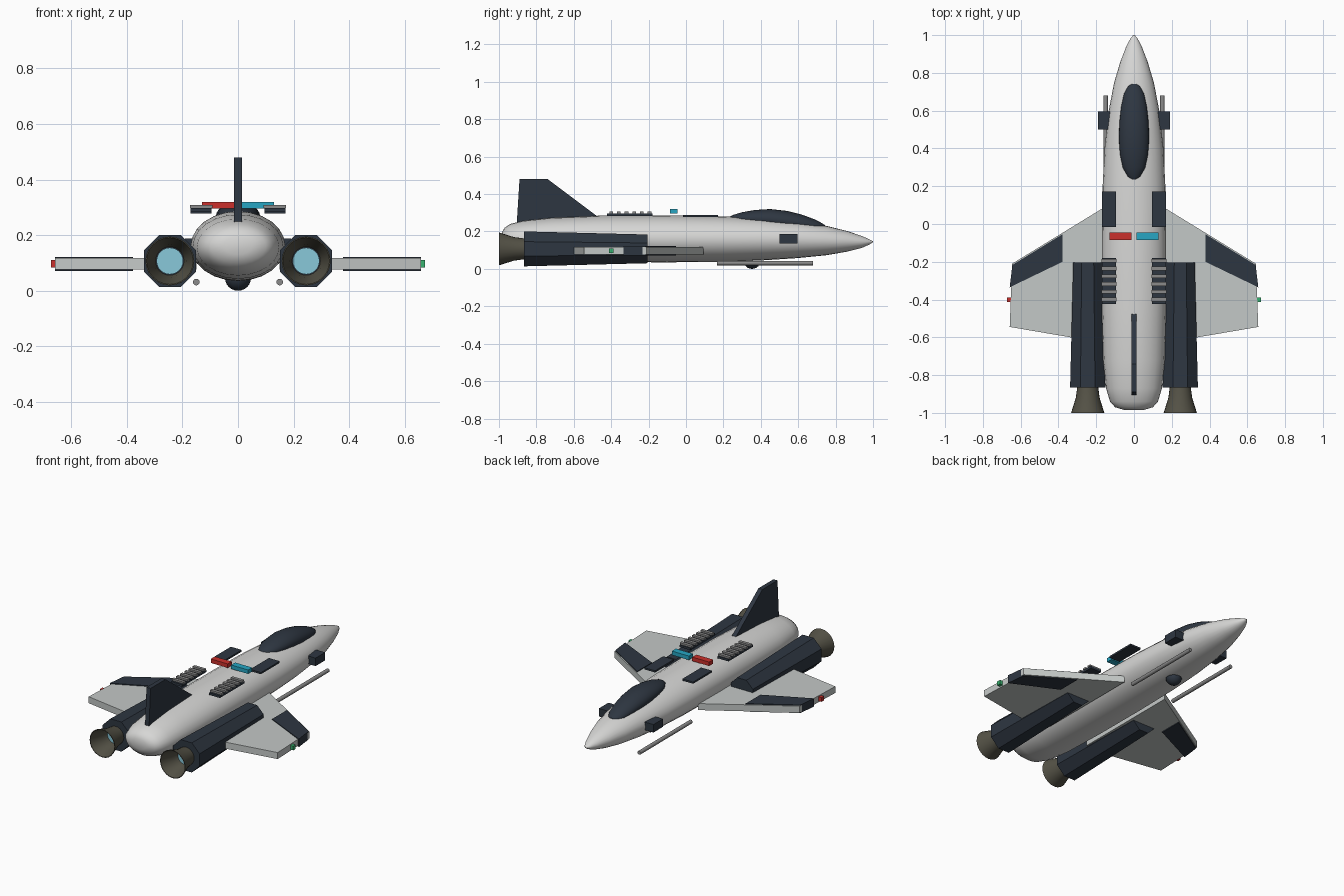
import bpy, bmesh, math
from mathutils import Matrix, Vector

cube = bpy.data.objects.get("Cube")
if cube:
    bpy.data.objects.remove(cube, do_unlink=True)


def material(name, rgb):
    m = bpy.data.materials.new(name)
    m.use_nodes = True
    m.diffuse_color = (*rgb, 1)
    m.node_tree.nodes["Principled BSDF"].inputs["Base Color"].default_value = (*rgb, 1)
    return m


HULL = material("hull white", (.68, .68, .67))
WING = material("wing grey", (.55, .58, .57))
NAVY = material("dark navy", (.027, .037, .053))
NOZZLE = material("burnt metal", (.09, .085, .062))
STEEL = material("steel grey", (.26, .26, .26))
RED = material("signal red", (.6, .03, .025))
CYAN = material("signal cyan", (.02, .38, .55))
GREEN = material("signal green", (.04, .45, .16))
GLOW = material("engine glow", (.25, .58, .7))


def finish(name, bm, mat, smooth=False):
    bmesh.ops.recalc_face_normals(bm, faces=bm.faces)
    mesh = bpy.data.meshes.new(name)
    bm.to_mesh(mesh)
    bm.free()
    mesh.materials.append(mat)
    ob = bpy.data.objects.new(name, mesh)
    bpy.context.collection.objects.link(ob)
    if smooth:
        bpy.ops.object.select_all(action='DESELECT')
        ob.select_set(True)
        bpy.context.view_layer.objects.active = ob
        bpy.ops.object.shade_smooth_by_angle(angle=math.radians(40))
    return ob


def box(name, low, high, mat):
    bm = bmesh.new()
    low, high = Vector(low), Vector(high)
    size = high - low
    bmesh.ops.create_cube(bm, size=1, matrix=Matrix.Translation((low + high) / 2)
                          @ Matrix.Diagonal((*size, 1)))
    return finish(name, bm, mat)


def loft(name, stations, mat, sides=24, smooth=True, x=0, phase=0, caps=True):
    """Skin elliptical rings; each station is (y, half width, bottom, top)."""
    bm = bmesh.new()
    rings = []
    for y, w, bottom, top in stations:
        mid, h = (top + bottom) / 2, (top - bottom) / 2
        angles = [math.tau * (i + phase) / sides for i in range(sides)]
        rings.append([bm.verts.new((x + w * math.cos(a), y, mid + h * math.sin(a)))
                      for a in angles])
    for a, b in zip(rings, rings[1:]):
        for i in range(sides):
            j = (i + 1) % sides
            bm.faces.new((a[i], a[j], b[j], b[i]))
    if caps:
        bm.faces.new(rings[0])
        bm.faces.new(rings[-1])
    return finish(name, bm, mat, smooth)


def slab(name, outline, axis, low, high, mat):
    """Extrude a flat outline along x or z."""
    bm = bmesh.new()
    place = (lambda p, d: (d, *p)) if axis == 'x' else (lambda p, d: (*p, d))
    face = bm.faces.new([bm.verts.new(place(p, low)) for p in outline])
    new = bmesh.ops.extrude_face_region(bm, geom=[face])
    step = Vector(place((0, 0), high - low))
    bmesh.ops.translate(bm, vec=step,
                        verts=[v for v in new["geom"] if isinstance(v, bmesh.types.BMVert)])
    return finish(name, bm, mat)


# Fuselage and canopy
loft("fuselage", [
    (-.985, .05, .13, .195), (-.97, .1, .1, .22), (-.94, .127, .075, .24),
    (-.87, .148, .055, .258), (-.72, .163, .043, .274), (-.45, .17, .037, .285),
    (-.1, .17, .035, .286), (.2, .166, .038, .281), (.4, .156, .045, .272),
    (.6, .134, .058, .254), (.75, .105, .073, .23), (.86, .072, .092, .203),
    (.94, .041, .112, .176), (.98, .02, .13, .158), (1, .004, .143, .147)], HULL)
loft("canopy", [
    (.236, .012, .265, .28), (.25, .034, .25, .288), (.3, .06, .235, .303),
    (.37, .074, .22, .315), (.45, .08, .21, .32), (.54, .077, .2, .31),
    (.62, .068, .195, .29), (.69, .053, .195, .264), (.73, .032, .205, .243),
    (.742, .012, .22, .234)], NAVY)

# Tail fin
slab("tail_fin", [(-.905, .24), (-.89, .48), (-.74, .48), (-.46, .27)],
     'x', -.014, .014, NAVY)

# Belly dome
bm = bmesh.new()
bmesh.ops.create_uvsphere(bm, u_segments=20, v_segments=12, radius=.047,
                          matrix=Matrix.Translation((0, .353, .047)))
bmesh.ops.bisect_plane(bm, geom=bm.verts[:] + bm.edges[:] + bm.faces[:],
                       plane_co=(0, 0, .04), plane_no=(0, 0, 1), clear_outer=True)
bmesh.ops.holes_fill(bm, edges=[e for e in bm.edges if e.is_boundary])
finish("belly_dome", bm, NAVY, True)

# Beacon bars on the spine
box("beacon_right", (-.13, -.085, .295), (-.012, -.045, .32), RED)
box("beacon_left", (.012, -.085, .295), (.13, -.045, .32), CYAN)

for side, s, lamp in (("left", 1, GREEN), ("right", -1, RED)):
    def mbox(name, low, high, mat):
        xs = sorted((s * low[0], s * high[0]))
        return box(f"{name}_{side}", (xs[0], *low[1:]), (xs[1], *high[1:]), mat)

    def plan(points):
        return [(s * x, y) for x, y in points]

    # Wing, dark tip panel and navigation lamp
    slab(f"wing_{side}", plan([(.15, .093), (.645, -.21), (.658, -.545),
                               (.335, -.6), (.15, -.6)]), 'z', .076, .117, WING)
    slab(f"wing_panel_{side}", plan([(.378, -.054), (.644, -.217), (.658, -.335),
                                     (.378, -.2)]), 'z', .071, .122, NAVY)
    mbox("wing_lamp", (.65, -.412, .084), (.673, -.388, .11), lamp)

    # Eight-sided engine pod
    ex, ez = s * .245, .107
    loft(f"engine_{side}", [(y, r, ez - r, ez + r) for y, r in ((-.865, .101), (-.205, .083))],
         NAVY, sides=8, smooth=False, x=ex, phase=.5)

    # Open flared nozzle with a wall, and the glowing disc inside
    loft(f"nozzle_{side}", [(y, r, ez - r, ez + r) for y, r in
                            ((-.86, .055), (-.92, .063), (-1, .088), (-1, .084),
                             (-.92, .059), (-.868, .051))],
         NOZZLE, x=ex, caps=False)
    loft(f"engine_glow_{side}", [(y, r, ez - r, ez + r) for y, r in
                                 ((-.88, .048), (-.866, .048))], GLOW, x=ex)

    # Cheek pod and slung rod
    mbox("cheek_pod", (.125, .5, .137), (.19, .595, .187), NAVY)
    loft(f"belly_rod_{side}", [(y, .012, .019, .043) for y in (.165, .68)],
         STEEL, sides=12, x=s * .15)

    # Dorsal plate and slatted vent
    mbox("dorsal_plate", (.095, -.015, .277), (.17, .172, .288), NAVY)
    mbox("vent_base", (.095, -.423, .283), (.17, -.18, .297), NAVY)
    for i in range(6):
        y = -.41 + i * .041
        mbox(f"vent_slat_{i + 1}", (.092, y, .297), (.173, y + .02, .308), STEEL)
